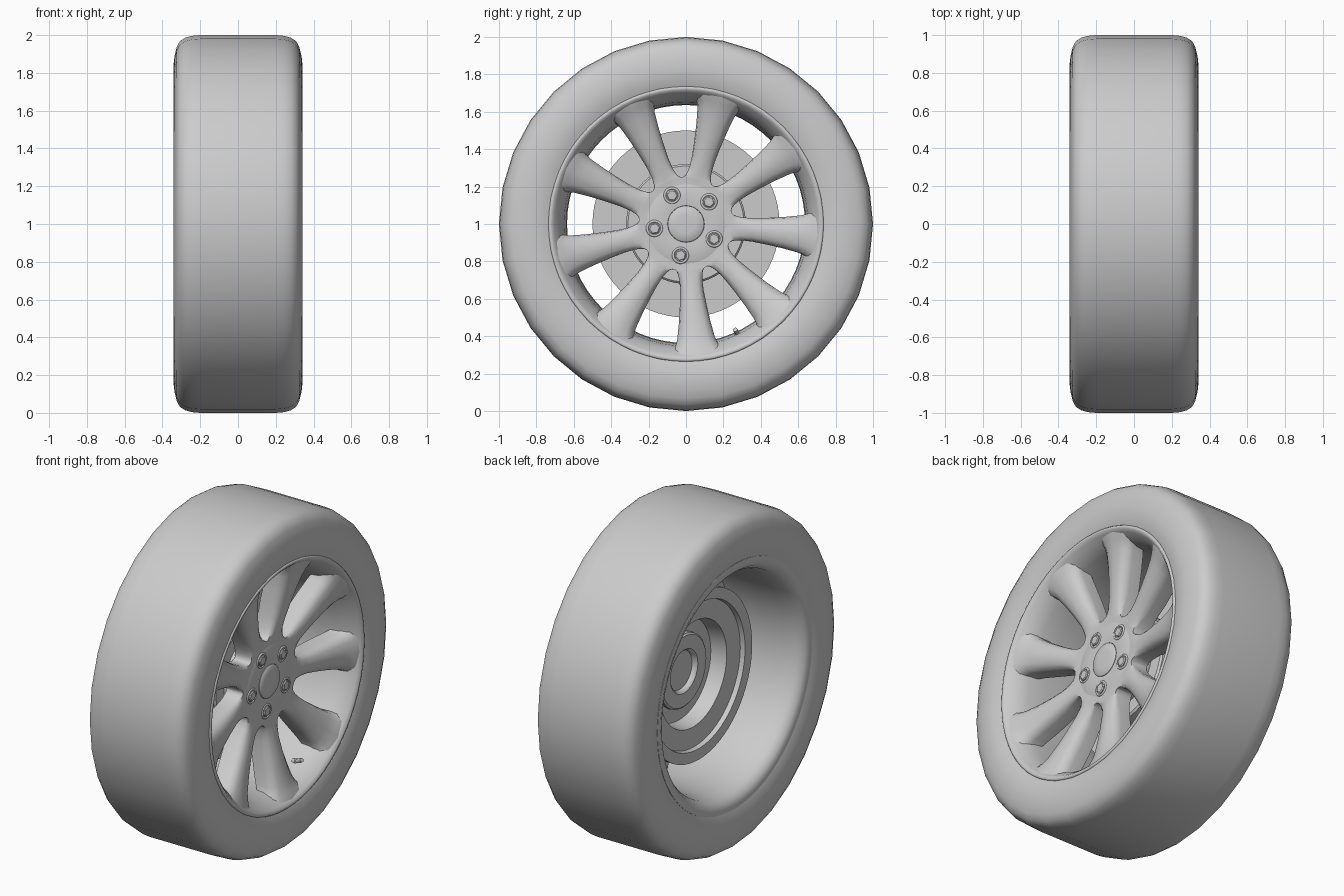
import bpy, bmesh
from math import sin, cos, radians, pi
from mathutils import Vector

if "Cube" in bpy.data.objects:
    bpy.data.objects.remove(bpy.data.objects["Cube"])


def pt(x, r, a, t=0.0):
    """Wheel coordinates: x along the axle, r radial at angle a, t tangential."""
    return Vector((x, r * cos(a) - t * sin(a), 1 + r * sin(a) + t * cos(a)))


def finish(name, bm, angle=38):
    bmesh.ops.remove_doubles(bm, verts=bm.verts, dist=1e-5)
    bmesh.ops.recalc_face_normals(bm, faces=bm.faces)
    me = bpy.data.meshes.new(name)
    bm.to_mesh(me)
    bm.free()
    ob = bpy.data.objects.new(name, me)
    bpy.context.collection.objects.link(ob)
    bpy.ops.object.select_all(action='DESELECT')
    ob.select_set(True)
    bpy.context.view_layer.objects.active = ob
    bpy.ops.object.shade_smooth_by_angle(angle=radians(angle))
    return ob


def skin(bm, rings, close_rings, close_profile):
    vs = [[bm.verts.new(p) for p in ring] for ring in rings]
    n, m = len(vs), len(vs[0])
    for i in range(n if close_rings else n - 1):
        for j in range(m if close_profile else m - 1):
            a, b = vs[i], vs[(i + 1) % n]
            k = (j + 1) % m
            bm.faces.new((a[j], b[j], b[k], a[k]))
    return vs


def revolve(name, profile, seg=48, closed=True, centre=(0, 0), start=0.0, angle=38):
    """Lathe (x, r) points; centre = (radius, angle) of the turning axis."""
    bm = bmesh.new()
    off = pt(0, *centre) - Vector((0, 0, 1))
    rings = [[pt(x, max(r, 1e-7), start + 2 * pi * i / seg) + off for x, r in profile]
             for i in range(seg)]
    skin(bm, rings, True, closed)
    bmesh.ops.remove_doubles(bm, verts=bm.verts, dist=1e-5)
    bmesh.ops.dissolve_degenerate(bm, edges=bm.edges, dist=1e-6)
    return finish(name, bm, angle)


# Tyre
half = [(.315, .715), (.326, .745), (.339, .79), (.342, .84), (.336, .89), (.325, .935), (.308, .968),
        (.28, .986), (.245, .996), (.2, 1)]
revolve("tyre", half + [(-x, r) for x, r in reversed(half)], 32, False, angle=70)

# Rim: front lip, barrel, back lip, hidden outer wall
revolve("rim", [(.29, .735), (.322, .737), (.33, .73), (.328, .718), (.314, .704), (.292, .688), (.262, .668),
                (.21, .652), (.1, .64), (-.08, .636), (-.2, .642), (-.28, .656), (-.315, .68), (-.33, .715),
                (-.325, .735), (-.29, .735), (-.26, .69), (-.1, .66), (.1, .665), (.25, .71)], 64, angle=60)

# Nine spokes lofted outwards: radius, half width, front x, back x
sections = [(.19, .0692, .208, .1), (.236, .0859, .209, .1), (.24, .079, .21, .1), (.25, .0715, .211, .1),
            (.265, .066, .213, .1), (.3, .061, .219, .105), (.36, .063, .23, .11), (.44, .072, .246, .115),
            (.53, .085, .264, .13), (.61, .1, .283, .15), (.645, .112, .294, .165), (.67, .13, .303, .18),
            (.69, .15, .311, .2), (.712, .17, .318, .22)]
bm = bmesh.new()
for s in range(9):
    a = radians(75 + 40 * s)
    rings = []
    for r, w, xf, xb in sections:
        # crowned front, bevelled shoulders, tapering sides
        k = min(1, max(0, (r - .236) / .15))
        e = min(1, k * 4)
        shape = [(1, xb), (1, xf - .012 * e - .05 * k), (1 - .08 * e, xf - .004 * e - .026 * k),
                 (.6, xf - .008 * k), (0, xf)]
        right = [(w * f, x) for f, x in shape]
        outline = right + [(-t, x) for t, x in reversed(right[:-1])]
        rings.append([pt(x, r, a, t) for t, x in outline])
    ends = skin(bm, rings, False, True)
    bm.faces.new(ends[0])
    bm.faces.new(ends[-1])
finish("spokes", bm, 55)

# Hub and centre cap
revolve("hub", [(.07, .06), (.07, .235), (.17, .237), (.2, .23), (.209, .21), (.211, .13), (.208, .098),
                (.18, .096), (.18, .06)], 45, angle=60)
revolve("centre_cap", [(.18, .097), (.21, .097), (.216, .09), (.218, .05), (.219, 0), (.18, 0)], 32)

# Five lug nuts in raised seats
for i in range(5):
    c = (.17, radians(44 + 72 * i))
    revolve("lug_seat", [(.19, .046), (.209, .046), (.215, .041), (.215, .036), (.208, .032), (.19, .032)],
            24, centre=c, angle=70)
    revolve("lug_nut", [(.19, .032), (.214, .032), (.219, .026), (.219, 0), (.19, 0)], 6, centre=c, start=c[1])

# Brake disc with hollow hat
revolve("brake_disc", [(-.09, .5), (-.035, .5), (-.035, .32), (.06, .32), (.07, .31), (.07, .08),
                       (.045, .08), (.045, .3), (-.015, .31), (-.05, .315), (-.06, .43), (-.088, .435)], 64)

# Bearing hub recessed inside the hat
revolve("bearing_hub", [(.06, .22), (.02, .22), (.012, .21), (.012, .13), (.02, .12), (.04, .115),
                        (.04, 0), (.06, 0)], 24)

# Valve stem in the gap between two spokes
axis_a = radians(295)
p0, p1 = pt(.17, .665, axis_a), pt(.22, .635, axis_a)
d = (p1 - p0).normalized()
u = d.orthogonal().normalized()
v = d.cross(u)
bm = bmesh.new()
stem = [(0, .02), (.4, .016), (.44, .01), (.7, .01), (.72, .013), (1, .012)]
rings = [[p0 + (p1 - p0) * f * 1.4 + (u * cos(j * pi / 5) + v * sin(j * pi / 5)) * r for j in range(10)]
         for f, r in stem]
ends = skin(bm, rings, False, True)
bm.faces.new(ends[0])
bm.faces.new(ends[-1])
finish("valve_stem", bm)
